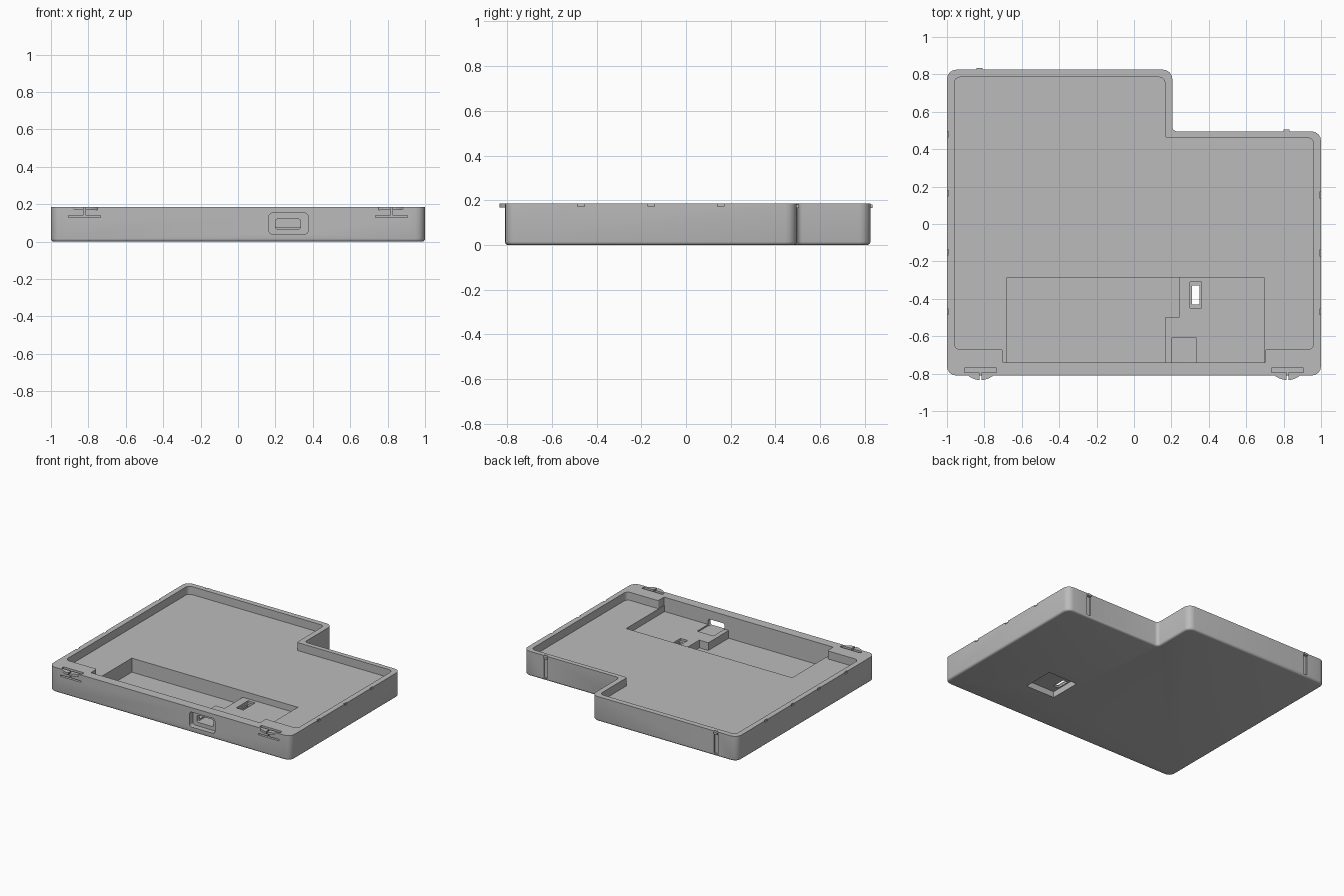
import bpy, bmesh, math
from mathutils import Vector

cube = bpy.data.objects.get("Cube")
if cube:
    bpy.data.objects.remove(cube, do_unlink=True)

grey = bpy.data.materials.new("grey_plastic")
grey.use_nodes = True
colour = (0.5, 0.5, 0.5, 1)
grey.diffuse_color = colour
grey.node_tree.nodes["Principled BSDF"].inputs["Base Color"].default_value = colour

TOP, FLOOR, SHELF, WELL = 0.185, 0.125, 0.078, 0.02
FRONT, BACK, STEP = -0.81, 0.825, 0.495


def rounded(points, radii, steps=4):
    """Round the corners of a polygon with square corners."""
    if isinstance(radii, (int, float)):
        radii = [radii] * len(points)
    out = []
    for i, r in enumerate(radii):
        p = Vector(points[i])
        if r == 0:
            out.append(p)
            continue
        a = (Vector(points[i - 1]) - p).normalized() * r
        b = (Vector(points[(i + 1) % len(points)]) - p).normalized() * r
        for k in range(steps + 1):
            t = math.pi / 2 * k / steps
            out.append(p + a * (1 - math.sin(t)) + b * (1 - math.cos(t)))
    return out


def rect(u0, u1, v0, v1):
    return [(u0, v0), (u1, v0), (u1, v1), (u0, v1)]


def prism(name, outline, lo, hi, axis="z", bevel=0):
    """Extrude an outline along z, or an x-z outline along y."""
    bm = bmesh.new()
    place = (lambda p, w: (p[0], p[1], w)) if axis == "z" else (lambda p, w: (p[0], w, p[1]))
    face = bm.faces.new([bm.verts.new(place(p, lo)) for p in outline])
    new = bmesh.ops.extrude_face_region(bm, geom=[face], use_keep_orig=True)["geom"]
    shift = Vector(place((0, 0), hi - lo))
    bmesh.ops.translate(bm, vec=shift, verts=[g for g in new if isinstance(g, bmesh.types.BMVert)])
    bmesh.ops.recalc_face_normals(bm, faces=bm.faces)
    if bevel:
        low = [e for e in bm.edges if all(abs(v.co.z - lo) < 1e-5 for v in e.verts)]
        bmesh.ops.bevel(bm, geom=low, offset=bevel, segments=3, profile=0.5, affect="EDGES")
    mesh = bpy.data.meshes.new(name)
    bm.to_mesh(mesh)
    bm.free()
    mesh.materials.append(grey)
    obj = bpy.data.objects.new(name, mesh)
    bpy.context.collection.objects.link(obj)
    return obj


def box(name, x0, x1, y0, y1, z0, z1):
    return prism(name, rect(x0, x1, y0, y1), z0, z1)


def cut(target, cutter):
    """Subtract a cutter from the target, then discard it."""
    mod = target.modifiers.new("cut", "BOOLEAN")
    mod.operation, mod.solver, mod.object = "DIFFERENCE", "EXACT", cutter
    bpy.context.view_layer.update()
    result = bpy.data.meshes.new_from_object(target.evaluated_get(bpy.context.evaluated_depsgraph_get()))
    target.modifiers.clear()
    target.data = result
    bpy.data.objects.remove(cutter, do_unlink=True)


# Outer case with a rounded lower edge
outline = [(-1, FRONT), (1, FRONT), (1, STEP), (0.205, STEP), (0.205, BACK), (-1, BACK)]
case = prism("case", rounded(outline, [0.05, 0.05, 0.05, 0.025, 0.05, 0.05]), 0, TOP, bevel=0.015)

# Main tray inside the rim
inner = [(-0.96, -0.67), (-0.70, -0.67), (-0.70, -0.74), (0.70, -0.74), (0.70, -0.67),
         (0.96, -0.67), (0.96, 0.46), (0.165, 0.46), (0.165, 0.785), (-0.96, 0.785)]
cut(case, prism("tray", rounded(inner, [0.03, 0.012, 0, 0, 0.012, 0.03, 0.03, 0.015, 0.03, 0.03]),
                FLOOR, TOP + 0.1))

# Component pocket: shallow shelf and deep well
cut(case, box("shelf_cut", -0.68, 0.695, -0.74, -0.285, SHELF, FLOOR + 0.03))
well = [(-0.68, -0.74), (0.165, -0.74), (0.165, -0.5), (0.24, -0.5), (0.24, -0.285), (-0.68, -0.285)]
cut(case, prism("well_cut", well, WELL, SHELF + 0.02))

# Connector port through the front wall, with its seat on the shelf
cut(case, prism("port_recess", rounded(rect(0.165, 0.375, 0.04, 0.152), 0.018), FRONT - 0.05, FRONT + 0.04, "y"))
cut(case, prism("port_hole", rounded(rect(0.2, 0.335, 0.067, 0.12), 0.012), FRONT - 0.02, -0.70, "y"))
cut(case, box("port_seat", 0.2, 0.335, -0.75, -0.61, 0.067, SHELF + 0.02))

# Switch opening: lower recess, upper recess and through slot
cut(case, box("switch_bottom", 0.30, 0.54, -0.49, -0.25, -0.05, 0.045))
cut(case, box("switch_top", 0.30, 0.36, -0.45, -0.31, 0.062, 0.1))
cut(case, box("switch_slot", 0.31, 0.35, -0.43, -0.33, 0.02, 0.09))

# Front spring clips: slots that free two tongues, and curved catches
for side, x in (("right", -0.82), ("left", 0.82)):
    cut(case, box("clip_slot", x - 0.085, x + 0.085, -0.795, -0.77, 0.13, TOP + 0.05))
    cut(case, box("clip_underslot", x - 0.085, x + 0.085, FRONT - 0.05, -0.78, 0.13, 0.14))
    cut(case, box("clip_slit", x - 0.005, x + 0.005, FRONT - 0.05, -0.78, 0.135, TOP + 0.05))
    for s in (-1, 1):
        arc = [(x + s * (0.005 + 0.063 * k / 6), FRONT - 0.024 * (1 - (k / 6) ** 2)) for k in range(7)]
        arc += [(x + s * 0.068, -0.80), (x + s * 0.005, -0.80)]
        prism(f"front_catch_{side}_{'inner' if s * x < 0 else 'outer'}", arc, 0.168, TOP)

# Rear latch grooves and tabs
for side, x, y in (("right", -0.825, BACK), ("left", 0.815, STEP)):
    cut(case, box("latch_groove", x - 0.016, x + 0.016, y - 0.01, y + 0.05, 0.018, TOP + 0.05))
    box(f"rear_latch_{side}", x - 0.016, x + 0.016, y - 0.012, y + 0.01, 0.165, 0.181)

# Small notches along the side rims
for s, places in ((-1, (0.48, 0.165, -0.15, -0.47)), (1, (0.155, -0.155, -0.47))):
    for y in places:
        xs = sorted((s * 0.992, s * 1.05))
        cut(case, box("rim_notch", *xs, y - 0.015, y + 0.015, 0.172, TOP + 0.05))

# Smooth the rounded corners and keep crisp edges
bpy.ops.object.select_all(action="DESELECT")
case.select_set(True)
bpy.context.view_layer.objects.active = case
bpy.ops.object.shade_smooth_by_angle(angle=math.radians(35))
